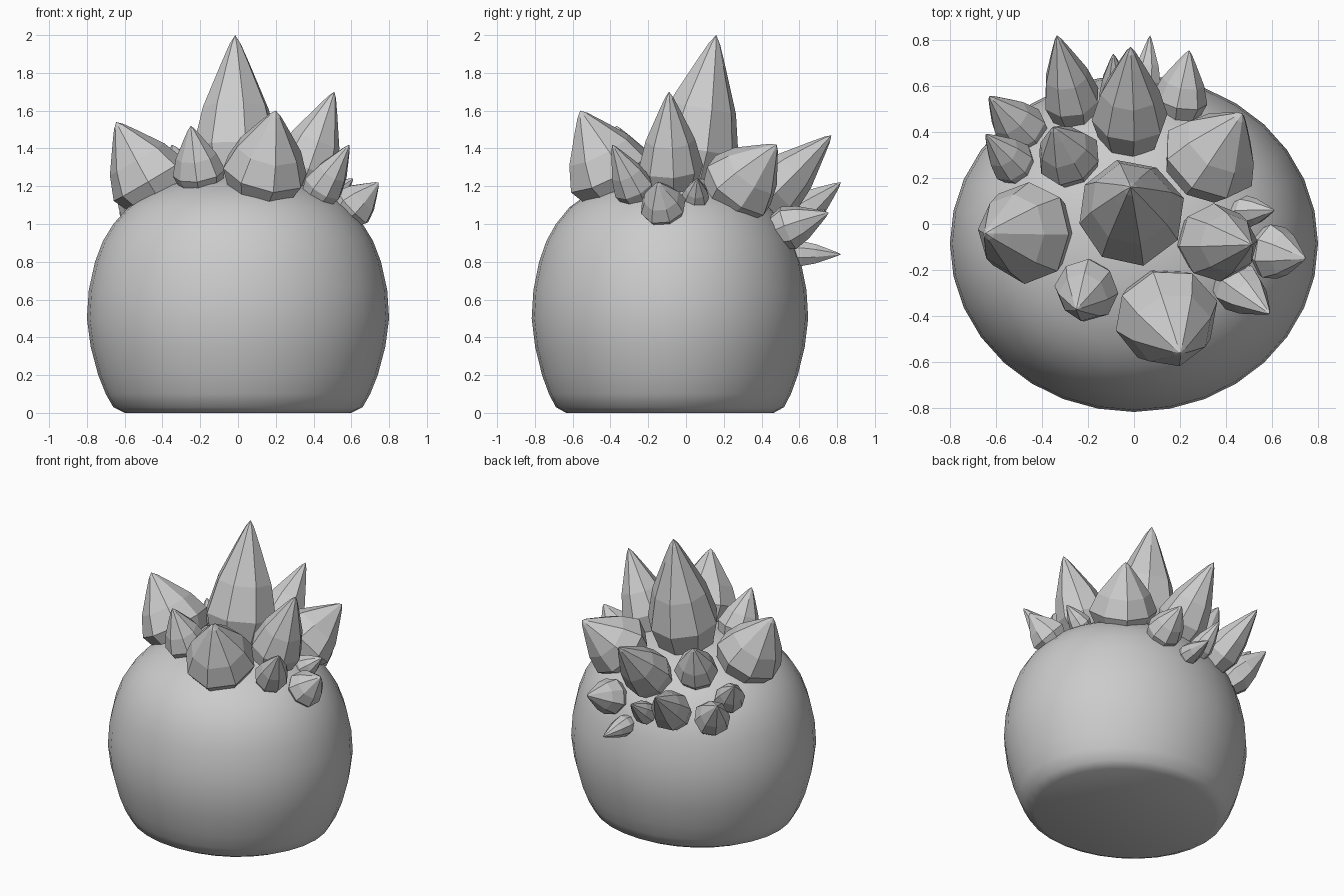
import bpy, bmesh, math, random
from mathutils import Vector

if "Cube" in bpy.data.objects:
    bpy.data.objects.remove(bpy.data.objects["Cube"])

random.seed(4)
CY, RY = -0.085, 0.915   # body centre in y and its depth/width ratio
PROFILE = [(0.60, 0), (0.66, 0.03), (0.70, 0.1), (0.74, 0.2), (0.78, 0.35), (0.8, 0.5),
           (0.79, 0.65), (0.757, 0.8), (0.715, 0.91), (0.66, 1.0), (0.58, 1.09),
           (0.48, 1.155), (0.36, 1.21), (0.2, 1.25)]


def finish(bm, name, smooth):
    bmesh.ops.recalc_face_normals(bm, faces=bm.faces)
    for f in bm.faces:
        f.smooth = smooth
    me = bpy.data.meshes.new(name)
    bm.to_mesh(me)
    bm.free()
    ob = bpy.data.objects.new(name, me)
    bpy.context.collection.objects.link(ob)
    return ob


def skin(bm, rings, tip):
    n = len(rings[0])
    for a, b in zip(rings, rings[1:]):
        for i in range(n):
            bm.faces.new((a[i], a[(i + 1) % n], b[(i + 1) % n], b[i]))
    for i in range(n):
        bm.faces.new((rings[-1][i], rings[-1][(i + 1) % n], tip))
    bm.faces.new(rings[0])


# Rounded body with a flat bottom
bm = bmesh.new()
rings = [[bm.verts.new((r * math.cos(k * math.tau / 32), CY + RY * r * math.sin(k * math.tau / 32), z))
          for k in range(32)] for r, z in PROFILE]
skin(bm, rings, bm.verts.new((0, CY, 1.265)))
body = finish(bm, "body", True)
bpy.context.view_layer.objects.active = body
body.select_set(True)
bpy.ops.object.shade_smooth_by_angle(angle=math.radians(50))
body.select_set(False)


def surface_z(x, y):
    r = math.hypot(x, (y - CY) / RY)
    pts = PROFILE[5:] + [(0, 1.265)]
    for (r0, z0), (r1, z1) in zip(pts, pts[1:]):
        if r1 <= r <= r0:
            return z0 + (z1 - z0) * (r0 - r) / (r0 - r1)
    return 0.5


# Faceted crystal: bulges above its root, then narrows to a point
CRYSTAL = [(0, 0.8), (0.22, 1.0), (0.5, 0.77), (0.8, 0.34), (0.94, 0.13)]


def crystal(name, bx, by, tip, radius, sides=8):
    tip = Vector(tip)
    base = Vector((bx, by, surface_z(bx, by)))
    axis = (tip - base).normalized()
    base -= axis * 0.03
    u = axis.orthogonal().normalized()
    v = axis.cross(u)
    turn = random.uniform(0, 1)
    wobble = [random.uniform(0.95, 1.06) for _ in range(sides)]
    bm = bmesh.new()
    rings = []
    for t, s in CRYSTAL:
        c = base.lerp(tip, t)
        ring = []
        for k in range(sides):
            a = turn + k * math.tau / sides
            r = radius * s * wobble[k]
            ring.append(bm.verts.new(c + (u * math.cos(a) + v * math.sin(a)) * r))
        rings.append(ring)
    skin(bm, rings, bm.verts.new(tip))
    finish(bm, name, False)


# Root x, root y, tip, radius
CRYSTALS = [
    (-0.02, 0.03, (-0.015, 0.16, 2.0), 0.235),
    (0.12, -0.37, (0.2, -0.56, 1.6), 0.23),
    (-0.43, -0.03, (-0.645, -0.04, 1.54), 0.22),
    (-0.20, -0.27, (-0.25, -0.37, 1.52), 0.14),
    (0.33, -0.08, (0.51, -0.09, 1.70), 0.17),
    (0.43, -0.26, (0.59, -0.39, 1.42), 0.11),
    (0.59, -0.12, (0.745, -0.15, 1.22), 0.125),
    (0.48, 0.05, (0.61, 0.06, 1.24), 0.075),
    (0.30, 0.25, (0.47, 0.48, 1.42), 0.21),
    (-0.02, 0.40, (-0.015, 0.77, 1.47), 0.16),
    (-0.26, 0.49, (-0.335, 0.82, 1.22), 0.13),
    (0.05, 0.59, (0.07, 0.82, 0.84), 0.07),
    (0.20, 0.51, (0.24, 0.755, 1.06), 0.12),
    (-0.08, 0.55, (-0.09, 0.74, 1.08), 0.075),
    (-0.47, 0.39, (-0.63, 0.555, 1.14), 0.12),
    (-0.51, 0.25, (-0.645, 0.39, 1.22), 0.095),
    (-0.27, 0.27, (-0.35, 0.42, 1.42), 0.135),
]
for i, (bx, by, tip, r) in enumerate(CRYSTALS):
    crystal(f"crystal_{i + 1}", bx, by, tip, r)
